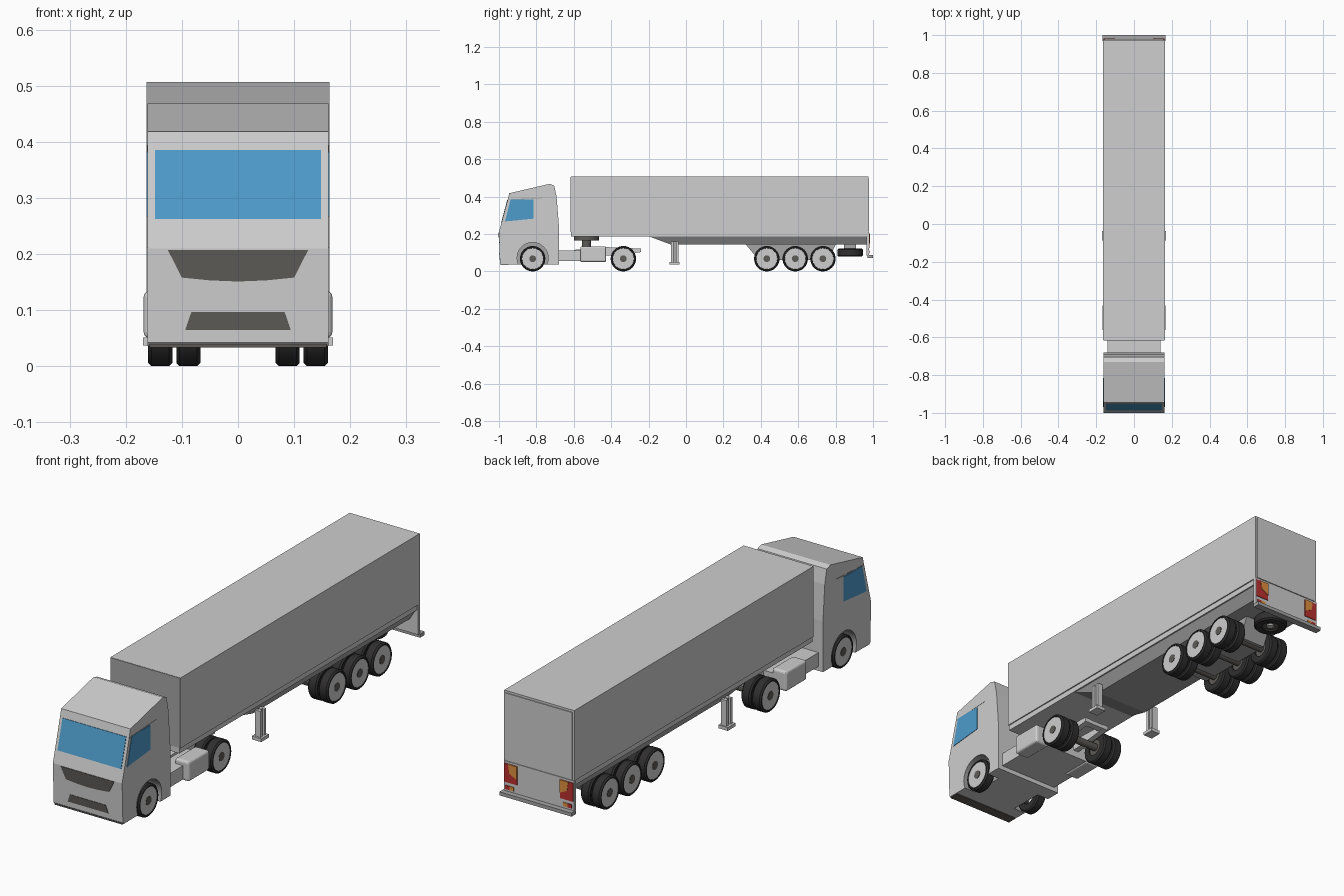
import bpy, bmesh, math
from mathutils import Matrix, Vector

if "Cube" in bpy.data.objects:
    bpy.data.objects.remove(bpy.data.objects["Cube"])


def material(name, *rgb):
    m = bpy.data.materials.new(name)
    m.use_nodes = True
    m.diffuse_color = (*rgb, 1)
    m.node_tree.nodes["Principled BSDF"].inputs["Base Color"].default_value = (*rgb, 1)
    return m


body = material("light grey paint", .62, .62, .62)
steel = material("mid grey steel", .38, .38, .38)
grille = material("dark grille grey", .11, .105, .095)
rubber = material("tyre black", .03, .028, .028)
glass = material("window blue", .075, .33, .6)
red = material("lamp red", .5, .03, .03)
orange = material("lamp orange", .75, .28, .05)


def finish(name, bm, mat, smooth=False):
    bmesh.ops.recalc_face_normals(bm, faces=bm.faces)
    me = bpy.data.meshes.new(name)
    bm.to_mesh(me)
    bm.free()
    me.materials.append(mat)
    if smooth:
        for p in me.polygons:
            p.use_smooth = True
        me.set_sharp_from_angle(angle=math.radians(35))
    ob = bpy.data.objects.new(name, me)
    bpy.context.scene.collection.objects.link(ob)
    return ob


def prism(name, a, b, mat):
    """Solid between two matching polygon outlines."""
    bm = bmesh.new()
    va, vb = [bm.verts.new(p) for p in a], [bm.verts.new(p) for p in b]
    bm.faces.new(va)
    bm.faces.new(vb)
    for i in range(len(va)):
        j = (i + 1) % len(va)
        bm.faces.new((va[i], va[j], vb[j], vb[i]))
    return finish(name, bm, mat)


def side_profile(name, pts, x0, x1, mat):
    return prism(name, [(x0, *p) for p in pts], [(x1, *p) for p in pts], mat)


def box(name, x, y, z, mat, bevel=0):
    pts = [(y[0], z[0]), (y[1], z[0]), (y[1], z[1]), (y[0], z[1])]
    ob = side_profile(name, pts, x[0], x[1], mat)
    if bevel:
        mod = ob.modifiers.new("rounded edges", "BEVEL")
        mod.width, mod.segments = bevel, 3
    return ob


def lathe(name, profile, centre, mat, axis="X", side=1):
    """Closed turned part; profile is (radius, distance along axis)."""
    bm = bmesh.new()
    vs = [bm.verts.new((r, 0, h)) for r, h in profile]
    es = [bm.edges.new(e) for e in zip(vs, vs[1:])]
    bmesh.ops.spin(bm, geom=vs + es, cent=(0, 0, 0), axis=(0, 0, 1),
                   angle=math.tau, steps=32, use_merge=False)
    bmesh.ops.remove_doubles(bm, verts=bm.verts, dist=1e-5)
    if axis == "X":
        bm.transform(Matrix.Rotation(side * math.pi / 2, 4, "Y"))
    bm.transform(Matrix.Translation(Vector(centre)))
    return finish(name, bm, mat, True)


def cylinder(name, r, h0, h1, centre, mat, axis="X", side=1):
    return lathe(name, [(0, h0), (r, h0), (r, h1), (0, h1)], centre, mat, axis, side)


# Wheels
R, WZ = .068, .068
TYRE = [(.035, 0), (.062, 0), (R, .006), (R, .037), (.062, .043), (.057, .043),
        (.055, .038), (.035, .038), (.035, 0)]


def wheel_set(name, y, dual):
    for s, label in ((1, "left"), (-1, "right")):
        c = (s * .117, y, WZ)
        lathe(f"{name}_{label}_tyre", TYRE, c, rubber, side=s)
        cylinder(f"{name}_{label}_rim", .0565, .03, .041, c, body, side=s)
        cylinder(f"{name}_{label}_hub", .018, .03, .0425, c, grille, side=s)
        if dual:
            lathe(f"{name}_{label}_inner_tyre", TYRE, (s * .067, y, WZ), rubber, side=s)
            cylinder(f"{name}_{label}_inner_rim", .05, .005, .034, (s * .067, y, WZ), grille, side=s)
    cylinder(f"{name}_axle", .016, -.12, .12, (0, y, WZ), grille)


wheel_set("steering_wheel_pair", -.82, False)
wheel_set("drive_wheel_pair", -.335, True)
for i, wy in enumerate((.432, .584, .732)):
    wheel_set(f"trailer_wheel_pair_{i + 1}", wy, True)

# Cab with cut wheel arches
CAB = [(-.995, .042), (-1, .21), (-.953, .385), (-.945, .418), (-.73, .468), (-.705, .46),
       (-.692, .4), (-.68, .25), (-.68, .036), (-.99, .036)]
cab = side_profile("cab", CAB, -.161, .161, body)
cab.data.materials.append(steel)
for s in (1, -1):
    cutter = cylinder("arch_cutter", .083, -.055, .2, (s * .16, -.82, .072), steel, side=s)
    cutter.data.materials.append(steel)
    for p in cutter.data.polygons:
        p.material_index = 1
    mod = cab.modifiers.new("wheel arch", "BOOLEAN")
    mod.operation, mod.object, mod.solver = "DIFFERENCE", cutter, "EXACT"
    bpy.context.view_layer.objects.active = cab
    bpy.ops.object.modifier_apply(modifier=mod.name)
    bpy.data.objects.remove(cutter)


def front_y(z):
    (y0, z0), (y1, z1), (y2, z2) = CAB[:3]
    return y0 + (y1 - y0) * (z - z0) / (z1 - z0) if z < z1 else y1 + (y2 - y1) * (z - z1) / (z2 - z1)


def front_plate(name, half, mat):
    """Thin plate on the cab front, mirrored from its left outline (x, z)."""
    pts = half + [(-x, z) for x, z in reversed(half) if x]
    prism(name, [(x, front_y(z) - .002, z) for x, z in pts],
          [(x, front_y(z) + .003, z) for x, z in pts], mat)


front_plate("windscreen", [(.148, .385), (.148, .262)], glass)
front_plate("upper_grille", [(.125, .207), (.1, .158), (.05, .153), (0, .151)], grille)
front_plate("lower_grille", [(.083, .097), (.094, .065)], grille)
box("front_skirt", (-.158, .158), (-.993, -.95), (.033, .042), grille)
for s, label in ((1, "left"), (-1, "right")):
    side_profile(f"{label}_side_window", [(-.968, .267), (-.938, .385), (-.815, .385), (-.815, .282)],
                 s * .158, s * .163, glass)
    side_profile(f"{label}_roof_seam", [(-.95, .385), (-.77, .394), (-.77, .391), (-.95, .381)],
                 s * .159, s * .162, steel)

# Tractor chassis
box("chassis_deck", (-.14, .14), (-.69, -.43), (.055, .113), body)
for s, label in ((1, "left"), (-1, "right")):
    box(f"{label}_fuel_tank", (s * .1, s * .168), (-.565, -.427), (.05, .134), body, .01)
    side_profile(f"{label}_chassis_rail",
                 [(-.6, .08), (-.6, .115), (-.43, .13), (-.24, .122), (-.24, .103), (-.4, .085)],
                 s * .035, s * .06, body)
box("chassis_cross_member", (-.06, .06), (-.27, -.24), (.103, .12), body)
cylinder("coupling_post", .025, .11, .166, (0, -.532, 0), grille, "Z")
cylinder("coupling_plate", .068, .165, .188, (0, -.532, 0), grille, "Z")

# Trailer box and frame
box("trailer_box", (-.163, .163), (-.615, .975), (.211, .507), body)
box("trailer_front_panel", (-.162, .162), (-.617, -.612), (.212, .506), steel)
box("trailer_side_rail", (-.158, .158), (-.615, .97), (.188, .212), body)
hull = [(-.2, .188, .152), (-.08, .143, .125), (.966, .143, .125), (.966, .188, .152)]
prism("trailer_underframe", [(w, y, z) for y, z, w in hull], [(-w, y, z) for y, z, w in hull], steel)
side_profile("axle_carrier", [(.32, .144), (.39, .06), (.76, .06), (.8, .144)], -.062, .062, steel)

# Landing legs
for s, label in ((1, "left"), (-1, "right")):
    for y in (-.079, -.053):
        box(f"{label}_landing_leg", (s * .135, s * .16), (y, y + .012), (.05, .16), body)
    box(f"{label}_landing_leg_web", (s * .14, s * .15), (-.07, -.05), (.05, .16), steel)
    box(f"{label}_landing_foot", (s * .125, s * .169), (-.087, -.036), (.037, .051), body)

# Spare wheel under the tail
lathe("spare_tyre", [(.035, .08), (.062, .08), (R, .086), (R, .116), (.062, .122), (.035, .122), (.035, .08)],
      (0, .877, 0), rubber, "Z")
cylinder("spare_rim", .045, .088, .118, (0, .877, 0), grille, "Z")
cylinder("spare_hub", .015, .082, .1, (0, .877, 0), body, "Z")
box("spare_bracket", (-.035, .035), (.845, .91), (.115, .145), steel)

# Tail: door, lamp panel, bumper and lamps
box("rear_door", (-.155, .155), (.97, .979), (.215, .498), body)
box("rear_lamp_panel", (-.163, .163), (.964, .978), (.085, .212), body)
box("rear_bumper", (-.168, .168), (.97, 1), (.072, .087), steel)
for s, label in ((1, "left"), (-1, "right")):
    box(f"{label}_tail_lamp", (s * .1, s * .161), (.975, .981), (.125, .203), red)
    lamp = [(.1, .203), (.14, .203), (.134, .165), (.1, .148)]
    prism(f"{label}_indicator", [(s * x, .976, z) for x, z in lamp],
          [(s * x, .983, z) for x, z in lamp], orange)
    box(f"{label}_low_lamp", (s * .135, s * .155), (.975, .981), (.095, .111), red)
    box(f"{label}_low_indicator", (s * .115, s * .135), (.975, .981), (.095, .111), orange)
